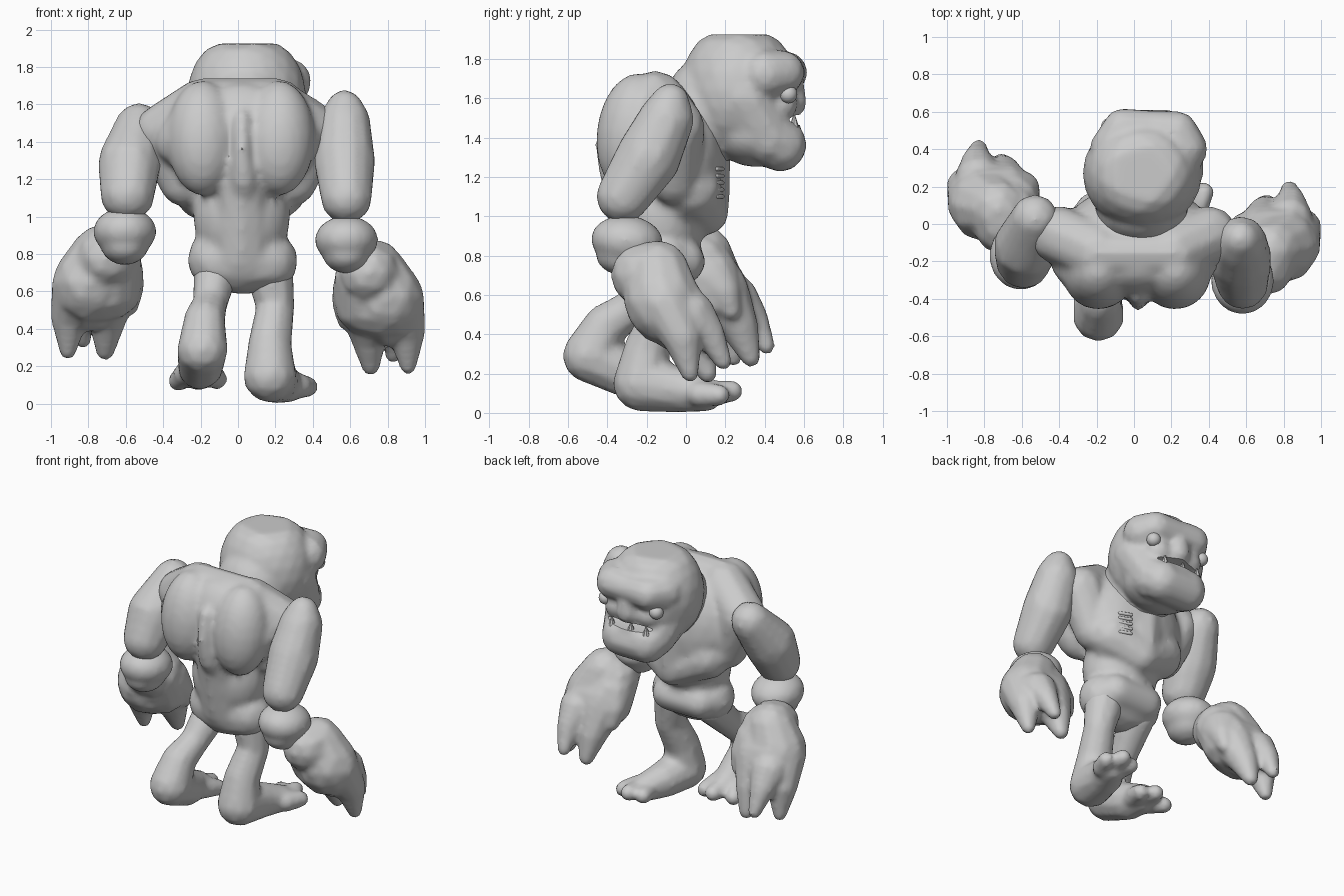
import bpy
import bmesh
import math
from mathutils import Matrix, Vector

if "Cube" in bpy.data.objects:
    bpy.data.objects.remove(bpy.data.objects["Cube"])

stone = bpy.data.materials.new("stone grey")
stone.use_nodes = True
GREY = (0.6, 0.6, 0.6, 1.0)
stone.diffuse_color = GREY
stone.node_tree.nodes["Principled BSDF"].inputs["Base Color"].default_value = GREY


def egg(bm, centre, radii, tilt=0.0):
    """Ellipsoid, tilted about the x axis."""
    m = (Matrix.Translation(centre) @ Matrix.Rotation(tilt, 4, 'X')
         @ Matrix.Diagonal((*radii, 1)))
    return bmesh.ops.create_icosphere(bm, subdivisions=3, radius=1, matrix=m)["verts"]


def chain(bm, *joints):
    """Tapered limb through joints given as (x, y, z, radius)."""
    for a, b in zip(joints, joints[1:]):
        part = bmesh.new()
        for x, y, z, r in (a, b):
            bmesh.ops.create_icosphere(part, subdivisions=2, radius=r,
                                       matrix=Matrix.Translation((x, y, z)))
        bmesh.ops.delete(part, geom=part.edges[:] + part.faces[:], context='EDGES_FACES')
        hull = bmesh.ops.convex_hull(part, input=part.verts[:])
        inner = {g for g in hull["geom_interior"] + hull["geom_unused"]
                 if isinstance(g, bmesh.types.BMVert)}
        bmesh.ops.delete(part, geom=list(inner), context='VERTS')
        temp = bpy.data.meshes.new("temp")
        part.to_mesh(temp)
        part.free()
        bm.from_mesh(temp)
        bpy.data.meshes.remove(temp)


def finish(bm, name, voxel=0.022, smooth=4, cutter=None):
    """Fuse the lumps into one skin, soften it, and optionally cut it."""
    mesh = bpy.data.meshes.new(name)
    bm.to_mesh(mesh)
    bm.free()
    ob = bpy.data.objects.new(name, mesh)
    bpy.context.collection.objects.link(ob)
    if voxel:
        fuse = ob.modifiers.new("fuse", 'REMESH')
        fuse.mode = 'VOXEL'
        fuse.voxel_size = voxel
        soften = ob.modifiers.new("soften", 'SMOOTH')
        soften.iterations = smooth
    if cutter:
        cut = ob.modifiers.new("cut", 'BOOLEAN')
        cut.operation = 'DIFFERENCE'
        cut.object = cutter
    bpy.context.view_layer.update()
    baked = bpy.data.meshes.new_from_object(
        ob.evaluated_get(bpy.context.evaluated_depsgraph_get()))
    ob.modifiers.clear()
    ob.data = baked
    baked.name = name
    baked.materials.clear()
    baked.materials.append(stone)
    bpy.ops.object.select_all(action='DESELECT')
    ob.select_set(True)
    bpy.context.view_layer.objects.active = ob
    bpy.ops.object.shade_smooth_by_angle(angle=math.radians(40))
    return ob


# Torso: barrel chest with a keel, broad back, shoulder blades, spine, waist and pelvis
bm = bmesh.new()
egg(bm, (0.02, -0.02, 1.3), (0.38, 0.23, 0.38))
egg(bm, (0.02, -0.22, 1.42), (0.33, 0.18, 0.3))
chain(bm, (-0.2, -0.16, 1.61, 0.13), (0.22, -0.16, 1.61, 0.13))
keel = (0.03, 0.1, 1.02, 0.12)
chain(bm, (0.02, 0.07, 1.3, 0.16), keel)
for s in (-1, 1):
    chain(bm, (0.01 + 0.19 * s, 0.02, 1.14, 0.165), keel)
    egg(bm, (0.015 + 0.205 * s, -0.27, 1.42), (0.19, 0.185, 0.31), -0.12)
    chain(bm, (0.22 * s, -0.23, 1.46, 0.18), (0.31 * s, -0.2, 1.4, 0.14))
    chain(bm, (0.2 * s, -0.15, 1.58, 0.16), (0.4 * s, -0.06, 1.45, 0.16),
          (0.29 * s, -0.06, 1.18, 0.13))
chain(bm, (0.02, -0.39, 1.53, 0.04), (0.02, -0.42, 1.36, 0.045),
      (0.03, -0.37, 1.2, 0.07), (0.04, -0.25, 1.08, 0.1))
egg(bm, (0.02, -0.12, 1.0), (0.26, 0.22, 0.3))
chain(bm, (0.02, -0.24, 1.2, 0.16), (0.02, -0.2, 0.96, 0.16), (0.02, -0.16, 0.8, 0.17))
chain(bm, (-0.11, -0.12, 0.77, 0.165), (0.02, -0.13, 0.76, 0.18), (0.16, -0.12, 0.76, 0.165))
chain(bm, (-0.1, -0.02, 0.77, 0.12), (0.14, -0.02, 0.77, 0.12))
finish(bm, "torso", 0.022, 6)

# Stitches on one side of the chest
bm = bmesh.new()
for i in range(5):
    z = 1.1 + 0.035 * i
    chain(bm, (0.18, 0.185, z, 0.011), (0.25, 0.155, z, 0.011))
finish(bm, "chest_stitches", 0)

# Head with flat crown, heavy brow, muzzle and jutting jaw; the mouth is cut out
bm = bmesh.new()
egg(bm, (0.07, 0.6, 1.49), (0.2, 0.16, 0.027))
mouth = finish(bm, "mouth_cutter", 0)
mouth.hide_render = True

bm = bmesh.new()
for v in egg(bm, (0.045, 0.27, 1.64), (0.32, 0.3, 0.35)):
    v.co.z = min(v.co.z, 1.925)
egg(bm, (0.04, 0.09, 1.52), (0.25, 0.21, 0.29))
chain(bm, (-0.11, 0.4, 1.72, 0.13), (-0.06, 0.51, 1.73, 0.11), (0.08, 0.51, 1.73, 0.1),
      (0.23, 0.49, 1.73, 0.115), (0.265, 0.4, 1.72, 0.13))
chain(bm, (0.07, 0.52, 1.68, 0.08), (0.08, 0.53, 1.58, 0.085))
chain(bm, (-0.05, 0.48, 1.57, 0.09), (0.2, 0.48, 1.57, 0.09))
egg(bm, (0.07, 0.36, 1.42), (0.26, 0.23, 0.17))
for s in (-1, 1):
    chain(bm, (0.06 + 0.17 * s, 0.3, 1.6, 0.15), (0.07 + 0.12 * s, 0.42, 1.4, 0.145),
          (0.07 + 0.1 * s, 0.48, 1.37, 0.135))
chain(bm, (-0.03, 0.48, 1.36, 0.135), (0.17, 0.48, 1.36, 0.135))
finish(bm, "head", 0.02, 3, mouth)
bpy.data.objects.remove(mouth)

# Eyes
for side, x in (("right", -0.13), ("left", 0.27)):
    bm = bmesh.new()
    egg(bm, (x, 0.52, 1.62), (0.046, 0.046, 0.046))
    finish(bm, side + "_eye", 0)

# Lower teeth
bm = bmesh.new()
for x in (-0.07, 0.05, 0.2):
    bmesh.ops.create_cone(bm, cap_ends=True, segments=8, radius1=0.025, radius2=0.006,
                          depth=0.06, matrix=Matrix.Translation((x, 0.55, 1.482)))
finish(bm, "teeth", 0)

# Arms: upper arm, elbow and clawed hand; the right arm swings forward and higher
ARMS = {
    "left": (1, ((0.57, -0.08, 1.58, 0.1), (0.57, -0.1, 1.49, 0.145),
                 (0.57, -0.19, 1.3, 0.17), (0.58, -0.32, 1.1, 0.14)),
             Vector((0.58, -0.3, 0.875)), Vector((0, 0, 0))),
    "right": (-1, ((-0.53, 0.03, 1.48, 0.13), (-0.58, -0.12, 1.28, 0.175),
                   (-0.59, -0.2, 1.12, 0.15)),
              Vector((-0.605, -0.17, 0.92)), Vector((0, 0.22, 0.08))),
}
HAND = (
    ((0.7, -0.22, 0.7, 0.165), (0.73, -0.14, 0.72, 0.16), (0.79, -0.12, 0.57, 0.2),
     (0.81, -0.03, 0.46, 0.16)),
    ((0.68, -0.16, 0.68, 0.17), (0.69, -0.08, 0.54, 0.18), (0.79, -0.1, 0.54, 0.2)),
    ((0.85, -0.11, 0.56, 0.15), (0.9, -0.02, 0.39, 0.105), (0.91, 0.02, 0.2, 0.045)),
    ((0.69, -0.04, 0.52, 0.15), (0.7, 0.05, 0.36, 0.1), (0.71, 0.11, 0.2, 0.05)),
    ((0.83, 0.02, 0.5, 0.13), (0.84, 0.12, 0.4, 0.08), (0.83, 0.19, 0.26, 0.045)),
    ((0.65, -0.1, 0.62, 0.15), (0.59, -0.03, 0.54, 0.09), (0.58, 0.01, 0.44, 0.05)),
)
for side, (s, upper, elbow, shift) in ARMS.items():
    bm = bmesh.new()
    chain(bm, *upper)
    finish(bm, side + "_upper_arm")
    bm = bmesh.new()
    egg(bm, elbow, (0.17, 0.185, 0.13), -0.1)
    egg(bm, elbow - Vector((0, 0.01, 0.07)), (0.13, 0.15, 0.11))
    finish(bm, side + "_elbow")
    bm = bmesh.new()
    for finger in HAND:
        chain(bm, *((s * x, y + shift.y, z + shift.z, r) for x, y, z, r in finger))
    finish(bm, side + "_hand", 0.018, 5)

# Legs: the left foot is planted, the right one trails behind
LEGS = {
    "left": (((0.17, -0.1, 0.7, 0.13), (0.2, -0.11, 0.52, 0.105), (0.17, -0.2, 0.32, 0.12),
              (0.17, -0.23, 0.15, 0.145), (0.21, -0.04, 0.12, 0.12), (0.27, 0.1, 0.095, 0.09)),
             ((0.2, 0.2, 0.1), (0.29, 0.235, 0.11), (0.375, 0.17, 0.09))),
    "right": (((-0.12, -0.12, 0.7, 0.12), (-0.15, -0.28, 0.53, 0.095),
               (-0.18, -0.41, 0.44, 0.115), (-0.19, -0.49, 0.29, 0.14),
               (-0.2, -0.3, 0.2, 0.125), (-0.21, -0.16, 0.165, 0.095)),
              ((-0.11, -0.06, 0.13), (-0.2, -0.02, 0.14), (-0.32, -0.08, 0.12))),
}
for side, (leg, toes) in LEGS.items():
    bm = bmesh.new()
    chain(bm, *leg)
    x, y, z, r = leg[-1]
    for toe in toes:
        chain(bm, (0.5 * (x + toe[0]), y - 0.03, z, r - 0.02), (*toe, 0.055))
    finish(bm, side + "_leg", 0.02, 3)
